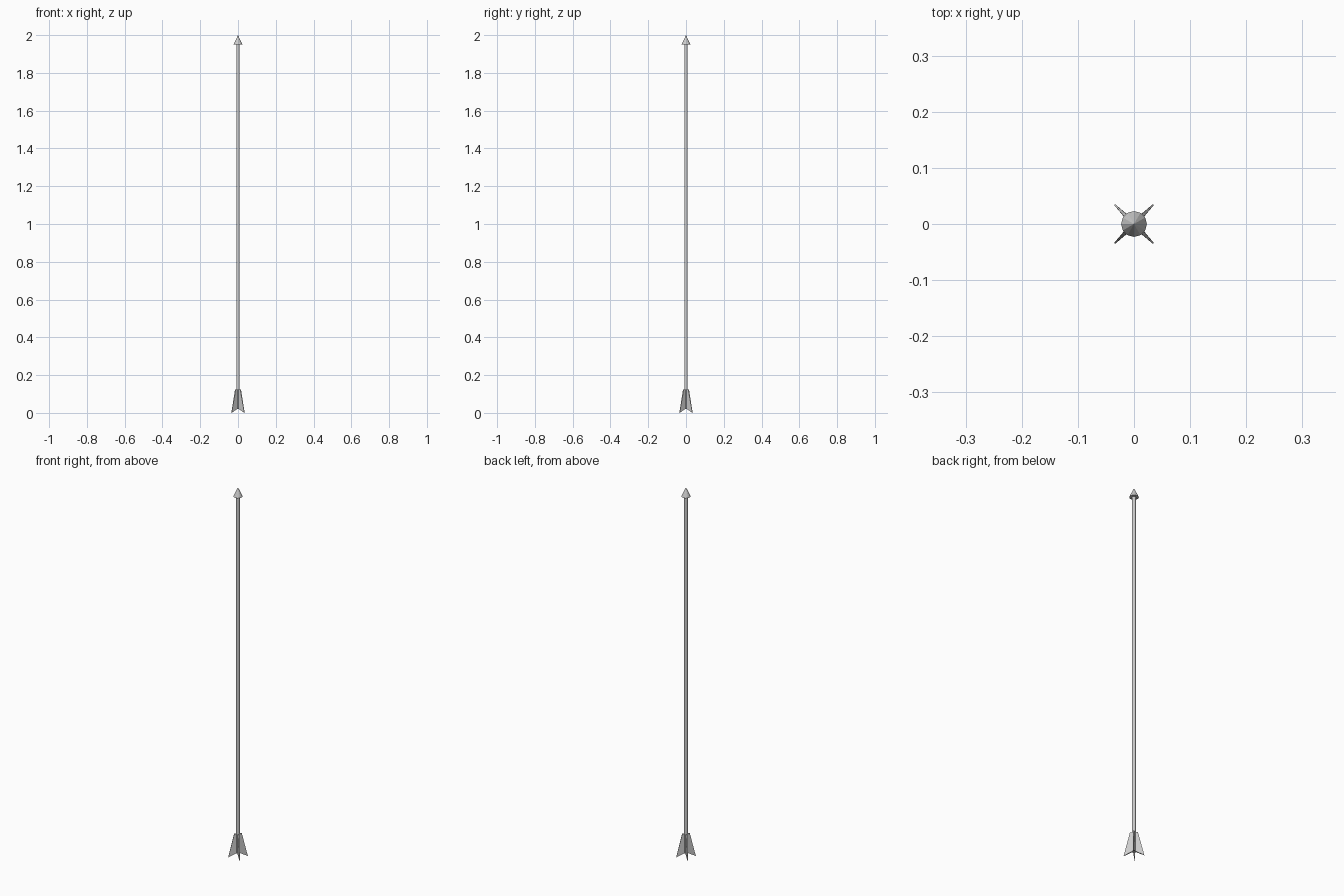
import bpy, bmesh, math
from mathutils import Matrix

if "Cube" in bpy.data.objects:
    bpy.data.objects.remove(bpy.data.objects["Cube"])


def make_object(name, bm):
    bmesh.ops.recalc_face_normals(bm, faces=bm.faces)
    mesh = bpy.data.meshes.new(name)
    bm.to_mesh(mesh)
    bm.free()
    obj = bpy.data.objects.new(name, mesh)
    bpy.context.collection.objects.link(obj)
    return obj


def cone(name, r_low, r_high, z_low, z_high, sides):
    bm = bmesh.new()
    bmesh.ops.create_cone(bm, cap_ends=True, segments=sides, radius1=r_low,
                          radius2=r_high, depth=z_high - z_low,
                          matrix=Matrix.Translation((0, 0, (z_low + z_high) / 2)))
    return make_object(name, bm)


# Shaft and pointed head
cone("shaft", 0.009, 0.009, 0.02, 1.96, 12)
cone("arrow_head", 0.023, 0.0, 1.951, 2.0, 12)

# Swept fin outline: (radius, height, half thickness), thinning outwards
FIN = [(0.004, 0.024, 0.005), (0.049, 0.0, 0.0012),
       (0.019, 0.125, 0.003), (0.004, 0.125, 0.005)]


def fin(name, angle):
    bm = bmesh.new()
    a = [bm.verts.new((r, t, z)) for r, z, t in FIN]
    b = [bm.verts.new((r, -t, z)) for r, z, t in FIN]
    bm.faces.new(a)
    bm.faces.new(b[::-1])
    for i in range(4):
        j = (i + 1) % 4
        bm.faces.new((a[i], b[i], b[j], a[j]))
    bm.transform(Matrix.Rotation(angle, 4, 'Z'))
    return make_object(name, bm)


# Four tail fins on the diagonals
for k in range(4):
    fin(f"tail_fin_{k + 1}", math.radians(45 + 90 * k))
